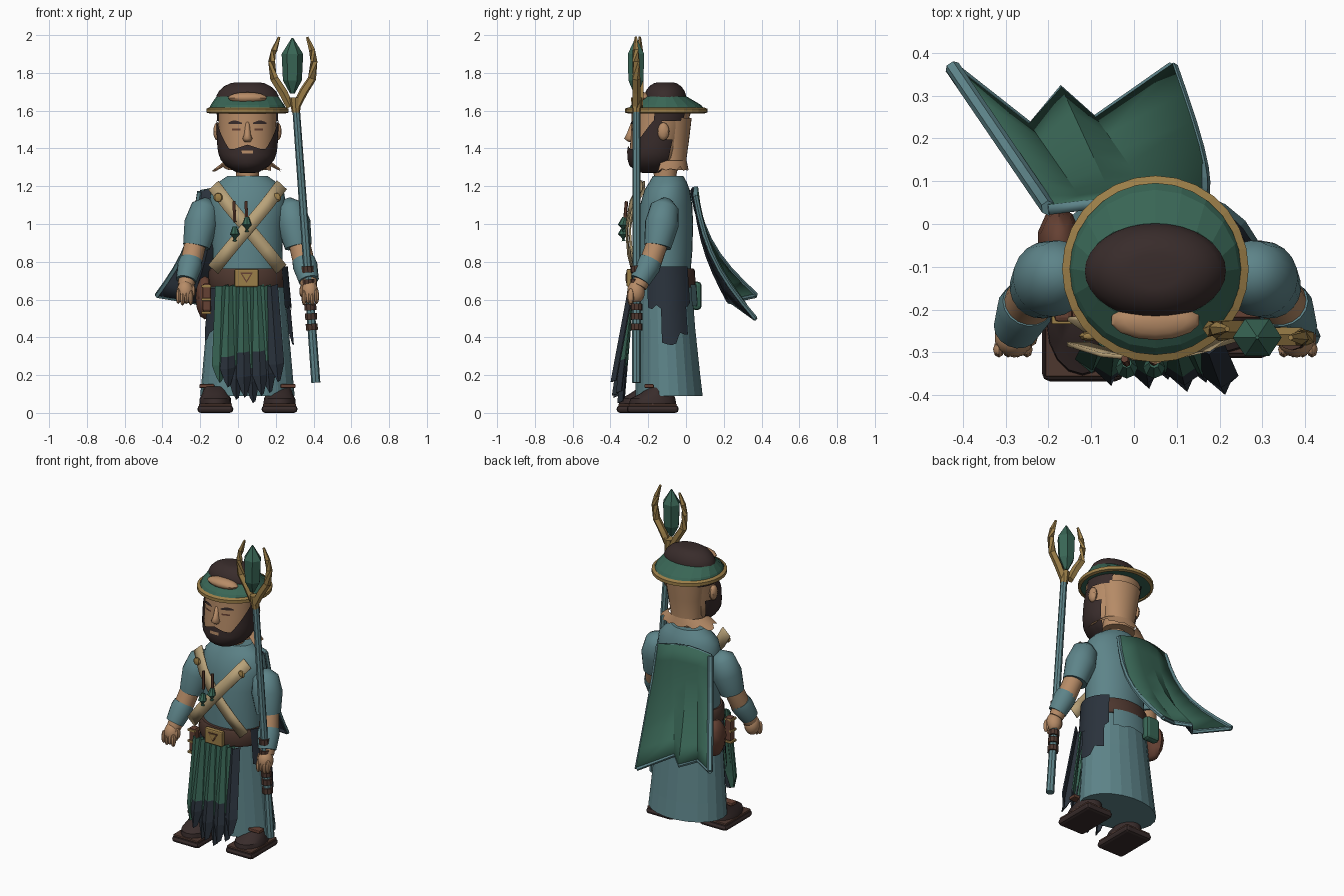
import bpy, bmesh, math, random
from mathutils import Vector

random.seed(4)
if "Cube" in bpy.data.objects:
    bpy.data.objects.remove(bpy.data.objects["Cube"])
CX = 0.05  # body axis


def material(name, r, g, b):
    m = bpy.data.materials.new(name)
    m.use_nodes = True
    m.diffuse_color = (r, g, b, 1)
    node = next(n for n in m.node_tree.nodes if n.type == 'BSDF_PRINCIPLED')
    node.inputs["Base Color"].default_value = (r, g, b, 1)
    return m


TEAL = material("teal cloth", .11, .23, .25)
GREEN = material("green cloth", .04, .13, .09)
NAVY = material("navy cloth", .023, .032, .045)
SKIN = material("skin", .47, .26, .135)
HAIR = material("dark brown hair", .04, .025, .024)
BROWN = material("brown leather", .13, .052, .033)
BELT = material("dark leather", .075, .038, .028)
TAN = material("tan strap", .48, .36, .19)
GOLD = material("gold", .33, .21, .065)


def finish(name, bm, mats, smooth=35, rule=None, recalc=True):
    if recalc:
        bmesh.ops.recalc_face_normals(bm, faces=bm.faces[:])
    me = bpy.data.meshes.new(name)
    if rule:
        for f in bm.faces:
            f.material_index = rule(f.calc_center_median())
    bm.to_mesh(me)
    bm.free()
    for m in mats:
        me.materials.append(m)
    if smooth:
        me.shade_smooth()
        me.set_sharp_from_angle(angle=math.radians(smooth))
    ob = bpy.data.objects.new(name, me)
    bpy.context.collection.objects.link(ob)
    return ob


def grid(name, rows, mats, closed=False, smooth=35, rule=None, thick=0):
    """Skin rows of points; closed rows also get end caps."""
    bm = bmesh.new()
    vs = [[bm.verts.new(p) for p in row] for row in rows]
    n = len(rows[0])
    for a, b in zip(vs, vs[1:]):
        for j in range(n if closed else n - 1):
            k = (j + 1) % n
            bm.faces.new((a[j], a[k], b[k], b[j]))
    if closed:
        bm.faces.new(vs[0])
        bm.faces.new(vs[-1])
    ob = finish(name, bm, mats, smooth, rule, closed)
    if thick:
        mod = ob.modifiers.new("thickness", 'SOLIDIFY')
        mod.thickness = thick
        if len(mats) == 3:
            mod.material_offset, mod.material_offset_rim = 1, 2
    return ob


def on_ring(rings, z, a, out=0, cx=CX):
    """Point at height z and angle a on a stack of ellipses (z, cy, rx, ry)."""
    lo, hi = rings[0], rings[-1]
    for p, q in zip(rings, rings[1:]):
        if p[0] <= z <= q[0]:
            lo, hi = p, q
            break
    t = (z - lo[0]) / (hi[0] - lo[0])
    cy, rx, ry = [lo[i] + (hi[i] - lo[i]) * t for i in (1, 2, 3)]
    return (cx + (rx + out) * math.cos(a), cy + (ry + out) * math.sin(a), z)


def loft(name, rings, mats, n=32, cx=CX, **kw):
    rows = [[on_ring(rings, r[0], math.tau * j / n, 0, cx) for j in range(n)] for r in rings]
    return grid(name, rows, mats, True, **kw)


def panel(name, rings, a0, a1, z0, top, mat, out=.004, jag=0, n=10):
    """Patch on a lofted surface; top(angle) is its upper edge, jag tears the lower one."""
    angles = [a0 + (a1 - a0) * j / n for j in range(n + 1)]
    low = [z0 + random.random() * jag for _ in angles]
    rows = [[on_ring(rings, top(a) + (l - top(a)) * i / 8, math.radians(a), out) for a, l in zip(angles, low)]
            for i in range(9)]
    return grid(name, rows, [mat])


def tube(name, pts, radii, mat, n=12, **kw):
    pts = [Vector(p) for p in pts]
    rows = []
    for i, p in enumerate(pts):
        d = pts[min(i + 1, len(pts) - 1)] - pts[max(i - 1, 0)]
        q = d.to_track_quat('Z', 'Y')
        rows.append([p + q @ Vector((radii[i] * math.cos(math.tau * j / n),
                                     radii[i] * math.sin(math.tau * j / n), 0)) for j in range(n)])
    return grid(name, rows, [mat], True, **kw)


def blob(name, c, r, mat, n=14):
    bm = bmesh.new()
    bmesh.ops.create_uvsphere(bm, u_segments=n, v_segments=n // 2 + 1, radius=1)
    bmesh.ops.scale(bm, vec=r, verts=bm.verts)
    bmesh.ops.translate(bm, vec=c, verts=bm.verts)
    return finish(name, bm, [mat])


def box(name, c, size, mat, bevel=.008):
    bm = bmesh.new()
    bmesh.ops.create_cube(bm, size=1)
    bmesh.ops.scale(bm, vec=size, verts=bm.verts)
    bmesh.ops.translate(bm, vec=c, verts=bm.verts)
    ob = finish(name, bm, [mat], 0)
    mod = ob.modifiers.new("bevel", 'BEVEL')
    mod.width, mod.segments = bevel, 2
    return ob


# Robe, belt and torso
skirt = [(.09, -.09, .25, .18), (.2, -.095, .24, .172), (.45, -.105, .218, .155), (.75, -.115, .19, .142)]
loft("skirt", skirt, [TEAL], n=22, smooth=0)
loft("torso", [(.7, -.12, .185, .14), (.85, -.115, .185, .148), (1, -.11, .19, .148), (1.1, -.105, .205, .138),
               (1.18, -.1, .192, .12), (1.22, -.095, .155, .1), (1.255, -.095, .105, .08)], [TEAL])
belt = [(.665, -.12, .2, .165), (.68, -.12, .207, .17), (.75, -.12, .205, .168), (.765, -.12, .195, .16)]
loft("belt", belt, [BELT])
panel("left_hip_cloth", skirt, -32, 48, .54, lambda a: .775, NAVY, .026, .08)
panel("left_hip_tail", skirt, -8, 40, .35, lambda a: .7, NAVY, .02, .08, 6)
panel("right_hip_cloth", skirt, 195, 250, .36, lambda a: .66, NAVY, .014, .1)
panel("back_sash", skirt, 55, 140, .56, lambda a: .68, TEAL, .022, .02)
box("buckle", (.045, -.3, .715), (.125, .03, .095), GOLD)
mark = [(.012, .742), (.078, .742), (.045, .688)]
grid("buckle_mark", [[(x, y, z) for x, z in mark] for y in (-.314, -.318)], [BROWN], True, smooth=0)
grid("buckle_centre", [[(.045 + (x - .045) * .7, y, .724 + (z - .724) * .7) for x, z in mark] for y in (-.316, -.321)],
     [GOLD], True, smooth=0)

# Pouches and hip holder
blob("leather_pouch", (-.175, -.045, .61), (.052, .085, .115), BROWN, 10)
box("green_pouch", (-.08, .055, .62), (.1, .055, .15), GREEN, .02)
box("hip_holder", (-.165, -.205, .61), (.045, .05, .15), BROWN, .012)
for z in (.53, .6, .67):
    box("holder_trim", (-.168, -.207, z), (.05, .054, .014), GOLD, .003)

# Pleated front cloth with torn tips
strips = 8
for i in range(strips):
    u = i / (strips - 1)
    side = abs(u - .5) * 2
    x0, x1 = -.085 + .26 * u, -.1 + .31 * u
    end = .05 + .11 * side ** 2 + random.uniform(0, .07) * (i % 2)
    y1 = -.33 - .025 * u - .025 * (i % 2)
    w = .031
    rows = []
    for t, k in ((0, 1), (.3, 1.05), (.5, 1.1), (.6, 1.12), (.7, 1.15), (.82, 1.15), (1, .3)):
        x, z = x0 + (x1 - x0) * t, .67 + (end - .67) * t
        y = -.285 + (y1 + .285) * t
        rows.append([(x - w * k, y + .012, z + .03 * (t == 1)), (x, y - .012, z), (x + w * k, y + .014, z + .01)])
    grid("front_cloth_strip", rows, [GREEN, NAVY], smooth=0, thick=.008,
         rule=lambda c: int(c.z < .21 + .08 * (i % 2) + .07 * u or u == 1))

# Crossed chest straps and vials
for s in (-1, 1):
    path = [(.18, -.225, 1.205), (.1, -.282, 1.1), (0, -.305, .98), (-.1, -.295, .86), (-.18, -.27, .76)]
    rows = [[(CX + s * (x + .026 * e), y - .006 * (s > 0), z - .024 * e) for e in (-1, 1)] for x, y, z in path]
    grid("chest_strap", rows, [TAN], thick=.01)
    blob("strap_stud", (CX + s * .155, -.262, 1.14), (.025, .012, .025), GOLD, 8)
    x = .015 + s * .032
    tube("vial", [(x, -.33, .935 + .025 * s), (x, -.335, .97 + .025 * s), (x, -.325, 1.01 + .025 * s)],
         [.012, .026, .012], GREEN, 8)
    tube("vial_stem", [(x, -.325, 1.01), (x - .005, -.315, 1.12)], [.009, .009], BROWN, 6)

# Head
head = [(1.27, -.18, .04, .05), (1.285, -.18, .075, .08), (1.31, -.175, .108, .115), (1.35, -.17, .138, .13),
        (1.4, -.163, .148, .135), (1.48, -.148, .152, .142), (1.6, -.13, .155, .158)]


def beard_top(a):
    f = abs(a - 270)
    rise = .15 * min(1, max(0, (f - 38) / 40)) - .1 * min(1, max(0, (f - 94) / 14))
    return 1.42 - .022 * min(f, 25) / 25 + rise


tube("neck", [(CX, -.11, 1.22), (CX, -.11, 1.33)], [.058, .065], SKIN, 16)
loft("head", head, [SKIN, HAIR], n=40, rule=lambda c: int(c.z < 1.29))
loft("nape", [(1.285, -.08, .1, .083), (1.34, -.08, .098, .082), (1.45, -.078, .115, .095), (1.56, -.08, .135, .11)], [SKIN])
panel("torn_collar", [(1.28, -.1, .19, .115), (1.35, -.09, .1, .09)], -25, 205, 1.275, lambda a: 1.335, SKIN, 0, .03, 22)
panel("beard", head, 146, 394, 1.272, beard_top, HAIR, .011, 0, 60)
panel("lips", head, 259, 281, 1.372, lambda a: 1.39, SKIN, .014)
loft("nose", [(1.435, -.285, .018, .02), (1.452, -.288, .027, .04), (1.475, -.285, .018, .03),
              (1.54, -.282, .01, .008)], [SKIN], n=12, smooth=80)
for s in (-1, 1):
    panel("eyebrow", head, 270 + s * 11, 270 + s * 40, 1.53,
          lambda a: 1.536 + .012 * math.sin(math.pi * (abs(a - 270) - 11) / 29), HAIR)
    panel("eye", head, 270 + s * 14, 270 + s * 32, 1.496, lambda a: 1.506, BROWN)
    panel("temple_hair", head, 270 + s * 78, 270 + s * 140, 1.545, lambda a: 1.6, HAIR, .008)
    blob("ear", (CX + s * .16, -.12, 1.49), (.022, .032, .048), SKIN, 10)

# Hat
loft("hat_brim", [(1.6, -.105, .208, .208), (1.63, -.105, .195, .185), (1.675, -.11, .164, .114)], [GREEN], n=20, smooth=0)
rim = [[(CX + r * math.cos(a), -.105 + r * math.sin(a), z) for r, z in ((.2, 1.585), (.218, 1.59), (.218, 1.61), (.2, 1.618))]
       for a in [math.tau * j / 28 for j in range(29)]]
grid("hat_rim", rim, [GOLD], smooth=0)
loft("hat_crown", [(1.65, -.11, .168, .113), (1.68, -.11, .164, .111), (1.705, -.11, .15, .102), (1.73, -.11, .122, .084),
                   (1.745, -.11, .09, .06), (1.75, -.11, .06, .04)], [HAIR])
blob("hat_patch", (CX, -.225, 1.668), (.105, .046, .03), SKIN)

# Arms, hands and feet
for s in (-1, 1):
    def P(x, y, z):
        return (CX + s * x, y, z)
    tube("sleeve", [P(.205, -.1, 1.125), P(.222, -.112, 1.09), P(.245, -.128, 1), P(.27, -.15, .88)],
         [.03, .075, .09, .072], TEAL, 20, smooth=60)
    tube("forearm", [P(.27, -.145, .92), P(.3, -.19, .79), P(.328, -.25, .67)], [.058, .058, .042], SKIN, 16)
    tube("cuff", [P(.298, -.185, .81), P(.305, -.2, .78), P(.325, -.243, .7)], [.06, .066, .054], TEAL, 16)
    blob("palm", P(.33, -.265, .64), (.046, .047, .062), SKIN)
    for k in range(4):
        blob("finger", P(.3 + .022 * k, -.293, .61 + .008 * (k % 2)), (.014, .02, .042), SKIN, 8)
    blob("thumb", P(.29, -.265, .645), (.016, .022, .035), SKIN, 8)
    y = -.183 + .027 * s
    box("sole", P(.17, y - .02, .02), (.19, .275, .04), HAIR, .018)
    box("sole_band", P(.17, y - .02, .042), (.175, .255, .014), BELT, .005)
    loft("shoe", [(.04, y - .02, .085, .125), (.075, y - .02, .083, .12), (.1, y, .07, .09), (.14, y + .03, .06, .06)],
         [HAIR], n=16, cx=CX + s * .17)
    box("ankle_strap", P(.215, -.195, .142), (.08, .05, .02), BROWN, .005)


# Staff with forked head and crystal
def staff_at(z):
    return (.412 - .105 * (z - .16) / 1.46, -.262, z)


tube("staff", [staff_at(.16), staff_at(1.64)], [.024, .02], TEAL, 8, smooth=0)
for z in (.455, .51, .56, .69, .76):
    tube("staff_band", [staff_at(z - .017), staff_at(z + .017)], [.033, .033], BELT, 10)
tube("fork_socket", [(.307, -.262, 1.59), (.303, -.262, 1.67)], [.022, .03], GOLD, 8, smooth=0)
for s in (-1, 1):
    path = [(.015, 1.62), (.055, 1.7), (.1, 1.77), (.112, 1.86), (.1, 1.92), (.074, 1.99)]
    tube("fork_prong", [(.292 + s * x, -.255 - .01 * s, z) for x, z in path],
         [.022, .024, .023, .02, .017, .007], GOLD, 5, smooth=0)
loft("crystal", [(1.69, -.265, .012, .012), (1.76, -.265, .05, .046), (1.9, -.265, .057, .05), (1.985, -.265, .004, .004)],
     [GREEN], n=6, cx=.288, smooth=0)

# Flared cape: green outside, navy lining, teal hem
top = [(-.2, .045, 1.18), (-.12, .055, 1.195), (-.05, .06, 1.2), (.04, .065, 1.19), (.16, .06, 1.16)]
hem = [(-.425, .375, .63), (-.245, .235, .6), (-.17, .32, .58), (-.09, .25, .6), (.09, .375, .51)]
rows = []
for i in range(8):
    t = i / 7
    row = []
    for a, b in zip(top, hem):
        a, b = Vector(a), Vector(b)
        sag = (b - a) * -.18
        sag.x += .02 * (b.x > 0)
        sag.z = -.02
        row.append(a.lerp(b, t) + sag * math.sin(math.pi * t))
    rows.append(row)
grid("cape", rows, [GREEN, NAVY, TEAL], smooth=20, thick=.024)
trims = (("cape_hem", rows[-1], .013), ("cape_right_trim", [r[0] for r in rows], .018),
         ("cape_left_trim", [r[-1] for r in rows], .013))
for name, edge, radius in trims:
    tube(name, [p - Vector((0, .008, .01)) for p in edge], [radius] * len(edge), TEAL, 6, smooth=0)
